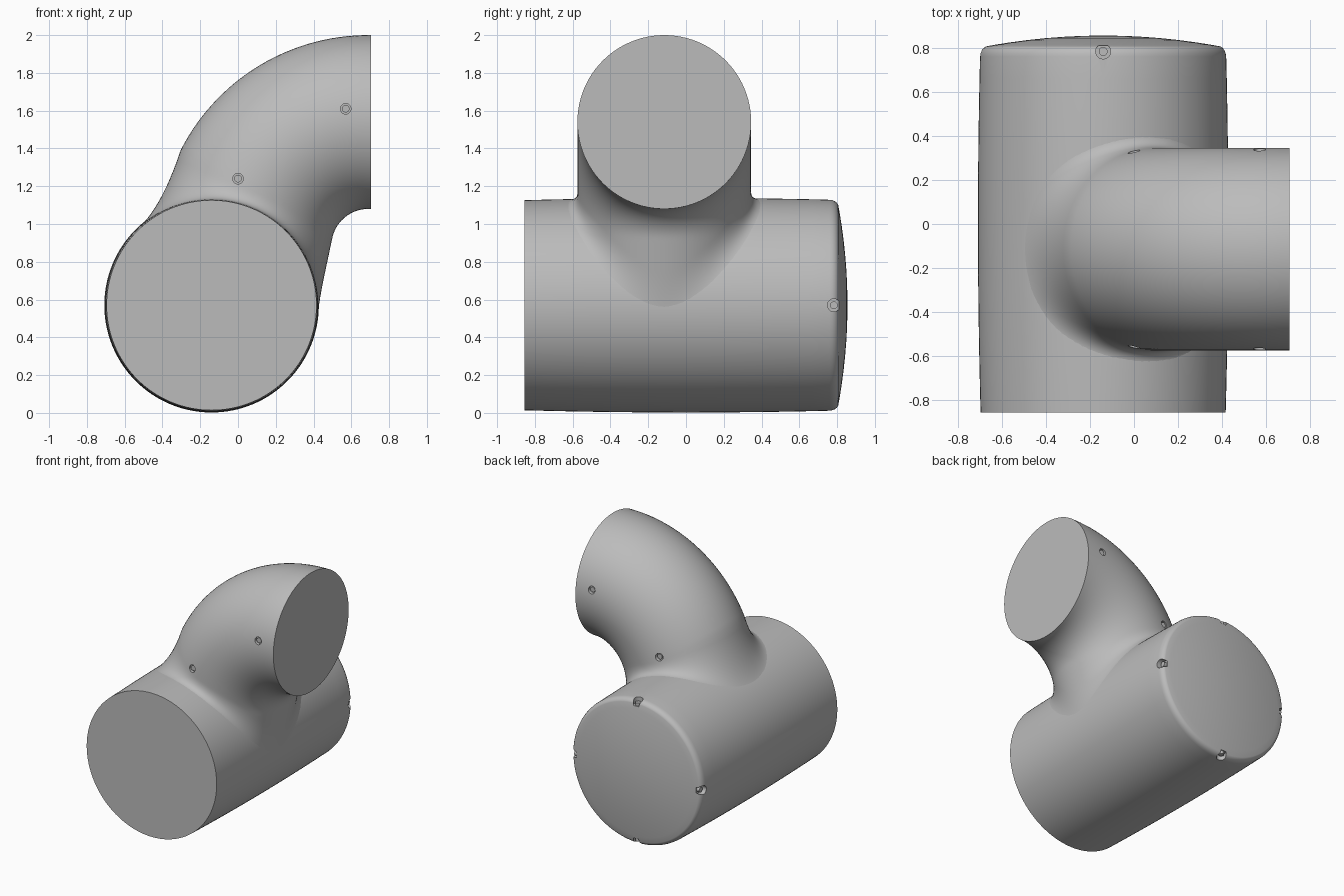
import bpy, bmesh, math
from mathutils import Vector, Matrix

if "Cube" in bpy.data.objects:
    bpy.data.objects.remove(bpy.data.objects["Cube"])

CX, CZ = -0.14, 0.57             # axis of the main barrel (runs along y)
PY, PR = -0.115, 0.46            # elbow centre plane and radius
EX, EZ, ER = 0.69, 0.885, 0.655  # elbow bend centre and bend radius
SWEEP = math.radians(78)
END = 0.705

grey = bpy.data.materials.new("matte_grey")
grey.diffuse_color = (0.5, 0.5, 0.5, 1)
grey.use_nodes = True
grey.node_tree.nodes["Principled BSDF"].inputs["Base Color"].default_value = grey.diffuse_color


def make(name, bm):
    bmesh.ops.recalc_face_normals(bm, faces=bm.faces)
    me = bpy.data.meshes.new(name)
    bm.to_mesh(me)
    bm.free()
    ob = bpy.data.objects.new(name, me)
    bpy.context.collection.objects.link(ob)
    me.materials.append(grey)
    return ob


def loft(name, rings, tip=None):
    """Closed skin over rings; the first ring gets a flat cap, the last a cap or a tip."""
    bm = bmesh.new()
    rows = [[bm.verts.new(p) for p in r] for r in rings]
    n = len(rows[0])
    for a, b in zip(rows, rows[1:]):
        for i in range(n):
            j = (i + 1) % n
            bm.faces.new((a[i], a[j], b[j], b[i]))
    bm.faces.new(rows[0])
    if tip is None:
        bm.faces.new(rows[-1])
    else:
        t = bm.verts.new(tip)
        for i in range(n):
            bm.faces.new((rows[-1][i], rows[-1][(i + 1) % n], t))
    return make(name, bm)


def rod(name, p, q, r, seg=24):
    p, q = Vector(p), Vector(q)
    bm = bmesh.new()
    m = Matrix.Translation((p + q) / 2) @ (q - p).to_track_quat('Z', 'Y').to_matrix().to_4x4()
    bmesh.ops.create_cone(bm, cap_ends=True, segments=seg, radius1=r, radius2=r,
                          depth=(q - p).length, matrix=m)
    return make(name, bm)


def cut(ob, cutters):
    bpy.context.view_layer.objects.active = ob
    for c in cutters:
        c.hide_render = True
        m = ob.modifiers.new("cut", 'BOOLEAN')
        m.operation, m.solver, m.object = 'DIFFERENCE', 'EXACT', c
        bpy.ops.object.modifier_apply(modifier=m.name)
        bpy.data.objects.remove(c)


def smooth(ob):
    bpy.ops.object.select_all(action='DESELECT')
    ob.select_set(True)
    bpy.context.view_layer.objects.active = ob
    bpy.ops.object.shade_smooth_by_angle(angle=math.radians(32))


# Main barrel: slightly bulged, flat at the front, rounded and domed at the back
def barrel_r(y):
    return 0.568 - 0.012 * (y / 0.855) ** 2


prof = [(barrel_r(y), y) for y in [-0.855 + 1.615 * i / 16 for i in range(17)]]
r0 = prof[-1][0]
prof += [(r0 - 0.035 * (1 - math.cos(a)), 0.76 + 0.047 * math.sin(a))
         for a in [math.radians(x) for x in (18, 36, 54, 70, 80)]]
rb, yb = prof[-1]
prof += [(rb * (1 - k), yb + (0.855 - yb) * (1 - (1 - k) ** 2))
         for k in (0.08, 0.2, 0.35, 0.5, 0.65, 0.8, 0.92)]
N = 128
body = loft("main_barrel", [[(CX + r * math.cos(math.tau * i / N), y, CZ + r * math.sin(math.tau * i / N))
                             for i in range(N)] for r, y in prof], (CX, 0.855, CZ))

# Four screw notches around the domed end
cutters, screws = [], []
for k in range(4):
    d = Vector((math.cos(k * math.pi / 2), 0, math.sin(k * math.pi / 2)))
    c = Vector((CX, 0.783, CZ))
    cutters.append(rod("notch_cutter", c + d * 0.512, c + d * 0.62, 0.034))
    bm = bmesh.new()
    side = Vector((0, 1, 0)).cross(d)
    bmesh.ops.create_cube(bm, size=1)
    for v in bm.verts:
        x, y, z = v.co
        v.co = c + d * (0.575 + x * 0.075) + side * (y * 0.036) + Vector((0, 0.03 + z * 0.06, 0))
    cutters.append(make("slot_cutter", bm))
    screws.append(rod("barrel_screw", c + d * 0.50, c + d * 0.535, 0.02))
cut(body, cutters)
smooth(body)


# Elbow pipe: bend, straight run, then a fillet flowing onto the barrel
def path(s, phi):
    q = PR * math.cos(phi)
    y = PY + PR * math.sin(phi)
    r, l0 = ER + q, END - EX
    if s < l0:
        return Vector((END - s, y, EZ + r))
    t = min((s - l0) / r, SWEEP)
    rest = max(0, s - l0 - SWEEP * r)
    return Vector((EX - r * math.sin(t) - rest * math.cos(t),
                   y, EZ + r * math.cos(t) - rest * math.sin(t)))


def on_barrel(p, sink=0.0):
    v = Vector((p.x - CX, 0, p.z - CZ)).normalized() * (barrel_r(p.y) - sink)
    return Vector((CX + v.x, p.y, CZ + v.z))


def clearance(p):
    return math.hypot(p.x - CX, p.z - CZ) - barrel_r(p.y)


# straight part runs on along the end direction of the bend
def path_down(s, phi):
    q = PR * math.cos(phi)
    bend_end = END - EX + SWEEP * (ER + q)
    if s <= bend_end:
        return path(s, phi)
    return path(bend_end, phi) + Vector((-math.cos(SWEEP), 0, -math.sin(SWEEP))) * (s - bend_end)


M, ROWS, FIL = 96, 30, 12
columns = []
for i in range(M):
    phi = math.tau * i / M
    s = 0.1
    while clearance(path_down(s, phi)) > 0 and s < 2:
        s += 0.002
    c = path_down(s, phi)
    outer = max(0, math.cos(phi)) ** 2
    inner = max(0, -math.cos(phi)) ** 2
    a = 0.08 + 0.26 * outer + 0.07 * inner
    b = 0.065 + 0.11 * outer + 0.06 * inner
    start = path_down(s - a, phi)
    rad = Vector((-math.cos(phi) * math.sin(SWEEP), math.sin(phi), math.cos(phi) * math.cos(SWEEP)))
    out = rad + 0.6 * (c - path_down(s - 0.02, phi)).normalized()
    nrm = Vector((c.x - CX, 0, c.z - CZ)).normalized()
    out = (out - nrm * out.dot(nrm)).normalized()
    end = on_barrel(c + out * b, 0.002)
    col = [path_down((s - a) * k / ROWS, phi) for k in range(ROWS + 1)]
    for k in range(1, FIL + 1):
        t = k / FIL
        col.append(start * (1 - t) ** 2 + c * 2 * t * (1 - t) + end * t * t)
    columns.append(col)
rings = [[col[k] for col in columns] for k in range(ROWS + FIL + 1)]
elbow = loft("elbow_pipe", rings, (CX + 0.1, PY, CZ))

# Recessed screws on both sides of the elbow
cutters = []
for x, z in ((0.57, 1.61), (0.0, 1.24)):
    q = math.hypot(x - EX, z - EZ) - ER
    h = math.sqrt(PR * PR - q * q)
    for sgn in (-1, 1):
        at = lambda d: (x, PY + sgn * (h + d), z)
        cutters.append(rod("hole_cutter", at(-0.02), at(0.08), 0.028))
        screws.append(rod("elbow_screw", at(-0.03), at(-0.01), 0.02))
cut(elbow, cutters)
smooth(elbow)
for ob in screws:
    smooth(ob)
